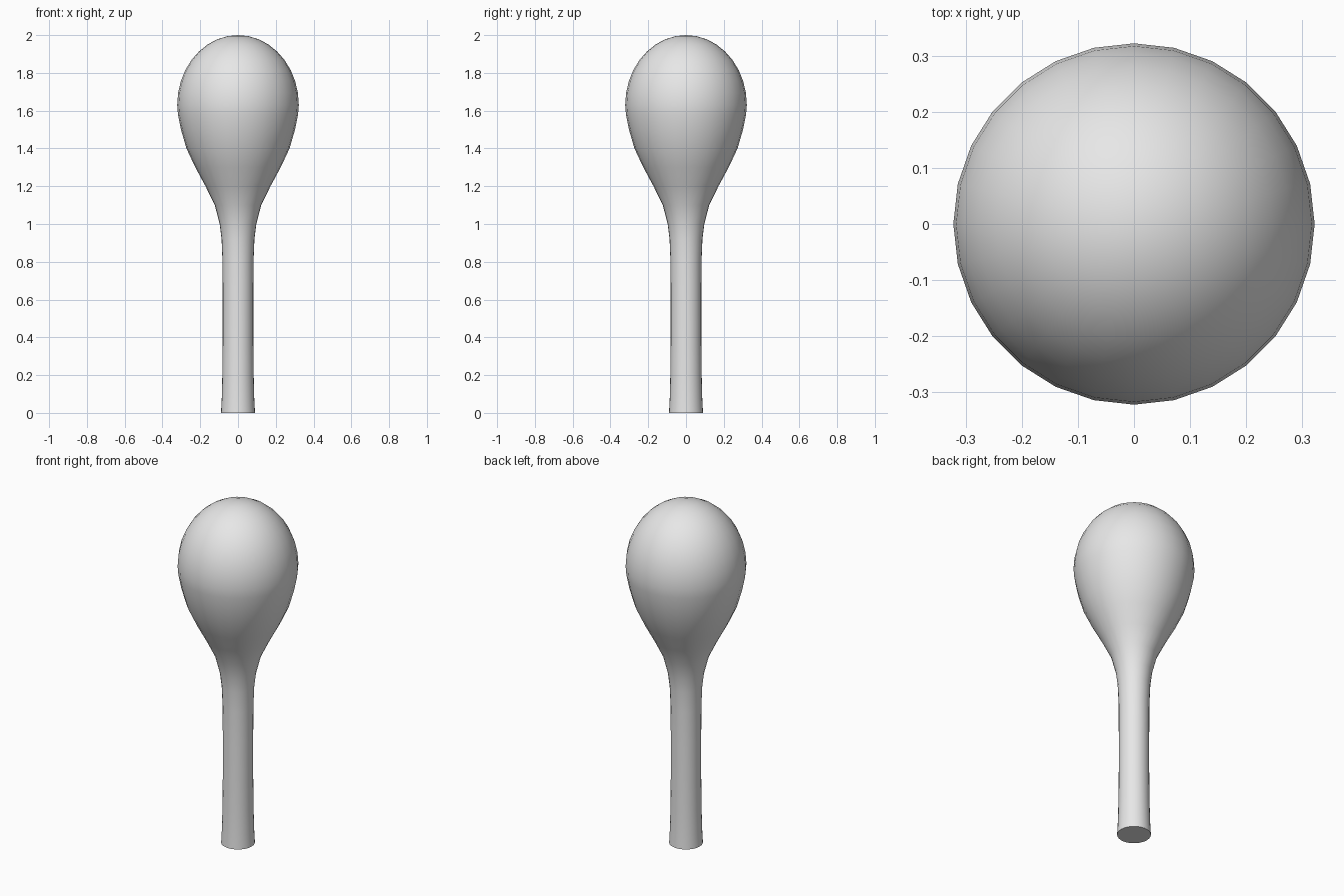
import bpy
import bmesh
import math

cube = bpy.data.objects.get("Cube")
if cube:
    bpy.data.objects.remove(cube, do_unlink=True)

SIDES = 28
BULB_RADIUS = 0.322
BULB_CENTRE = 1.63
DOME_HEIGHT = 0.37
DOME_STEPS = 9

# Handle and flaring neck: (radius, height)
profile = [
    (0.09, 0.0), (0.086, 0.08), (0.083, 0.2), (0.081, 0.4), (0.081, 0.6),
    (0.082, 0.8), (0.087, 0.92), (0.097, 1.0), (0.123, 1.1), (0.172, 1.2),
    (0.226, 1.3), (0.273, 1.4), (0.302, 1.5), (0.318, 1.58),
]
# Rounded dome, ending at the tip
for i in range(DOME_STEPS):
    a = math.pi / 2 * i / DOME_STEPS
    profile.append((BULB_RADIUS * math.cos(a),
                    BULB_CENTRE + DOME_HEIGHT * math.sin(a)))

grey = bpy.data.materials.new("plain_grey")
grey.use_nodes = True
grey.diffuse_color = (0.8, 0.8, 0.8, 1)
grey.node_tree.nodes["Principled BSDF"].inputs["Base Color"].default_value = (0.8, 0.8, 0.8, 1)

# Lathe the profile into rings and bridge them
bm = bmesh.new()
rings = []
for r, z in profile:
    rings.append([bm.verts.new((r * math.cos(math.tau * k / SIDES),
                                r * math.sin(math.tau * k / SIDES), z))
                  for k in range(SIDES)])
for low, high in zip(rings, rings[1:]):
    for k in range(SIDES):
        n = (k + 1) % SIDES
        bm.faces.new((low[k], low[n], high[n], high[k]))

# Flat base and rounded tip
bm.faces.new(rings[0][::-1])
tip = bm.verts.new((0, 0, BULB_CENTRE + DOME_HEIGHT))
for k in range(SIDES):
    bm.faces.new((rings[-1][k], rings[-1][(k + 1) % SIDES], tip))
bmesh.ops.recalc_face_normals(bm, faces=bm.faces)

mesh = bpy.data.meshes.new("bulb_and_handle")
bm.to_mesh(mesh)
bm.free()
mesh.materials.append(grey)
body = bpy.data.objects.new("bulb_and_handle", mesh)
bpy.context.collection.objects.link(body)

# Smooth sides with a crisp base edge
bpy.ops.object.select_all(action='DESELECT')
body.select_set(True)
bpy.context.view_layer.objects.active = body
bpy.ops.object.shade_smooth_by_angle(angle=math.radians(40))
